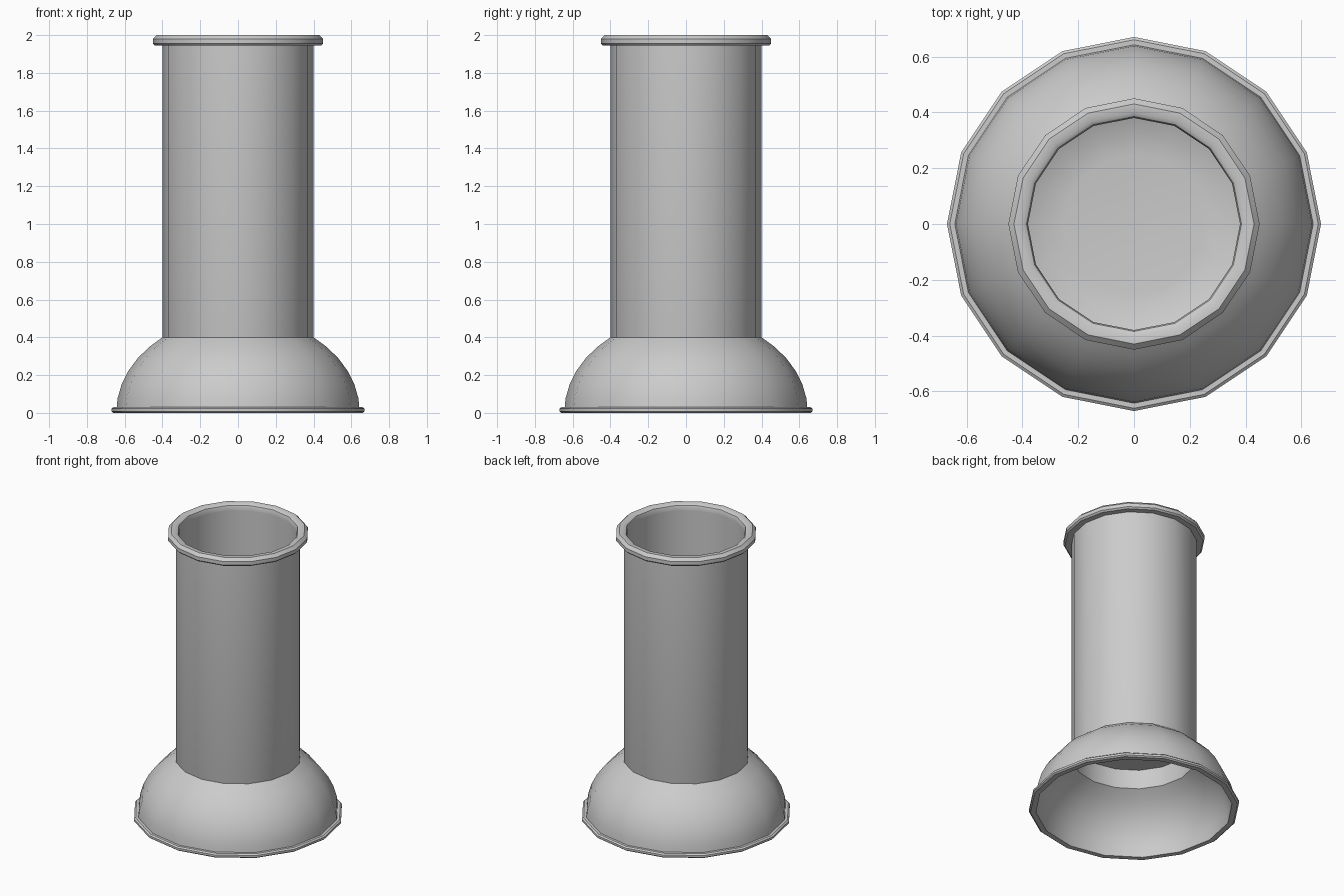
import bpy, bmesh, math

if "Cube" in bpy.data.objects:
    bpy.data.objects.remove(bpy.data.objects["Cube"])

SIDES = 16


def lathe(name, profile, closed=True):
    """Spin an (r, z) profile around z; r = 0 points become poles."""
    bm = bmesh.new()
    rings = []
    for r, z in profile:
        if r == 0:
            rings.append([bm.verts.new((0, 0, z))] * SIDES)
        else:
            rings.append([bm.verts.new((r * math.cos(2 * math.pi * i / SIDES),
                                        r * math.sin(2 * math.pi * i / SIDES), z))
                          for i in range(SIDES)])
    pairs = list(zip(rings, rings[1:]))
    if closed:
        pairs.append((rings[-1], rings[0]))
    for a, b in pairs:
        for i in range(SIDES):
            j = (i + 1) % SIDES
            corners = list(dict.fromkeys((a[i], a[j], b[j], b[i])))
            bm.faces.new(corners)
    bmesh.ops.recalc_face_normals(bm, faces=bm.faces)
    mesh = bpy.data.meshes.new(name)
    bm.to_mesh(mesh)
    bm.free()
    obj = bpy.data.objects.new(name, mesh)
    bpy.context.collection.objects.link(obj)
    bpy.ops.object.select_all(action='DESELECT')
    obj.select_set(True)
    bpy.context.view_layer.objects.active = obj
    bpy.ops.object.shade_smooth_by_angle(angle=math.radians(35))
    return obj


def arc(radius, height, r_end, steps):
    """Elliptical profile from z = 0 up to the point where r = r_end."""
    end = math.acos(r_end / radius)
    return [(radius * math.cos(end * i / steps), height * math.sin(end * i / steps))
            for i in range(steps + 1)]


# Flared hollow foot: outer curve up, inner curve back down
outer = arc(0.645, 0.51, 0.40, 6)
inner = arc(0.625, 0.48, 0.395, 6)
lathe("flared_foot", outer + inner[::-1])

# Thin lip around the bottom of the foot
lathe("foot_lip", [(0.63, 0.0), (0.66, 0.0), (0.67, 0.008), (0.67, 0.022),
                   (0.66, 0.03), (0.63, 0.03)])

# Cup-shaped tube with a floor and a short skirt under it
lathe("tube", [(0, 0.50), (0.385, 0.50), (0.395, 0.37), (0.40, 0.39),
               (0.40, 1.96), (0.38, 1.96), (0.38, 0.55), (0.33, 0.53),
               (0.25, 0.52), (0, 0.52)], closed=False)

# Rounded rim at the top
lathe("top_rim", [(0.38, 1.945), (0.44, 1.945), (0.45, 1.955), (0.45, 1.98),
                  (0.43, 2.0), (0.40, 2.0), (0.385, 1.99), (0.38, 1.975)])
